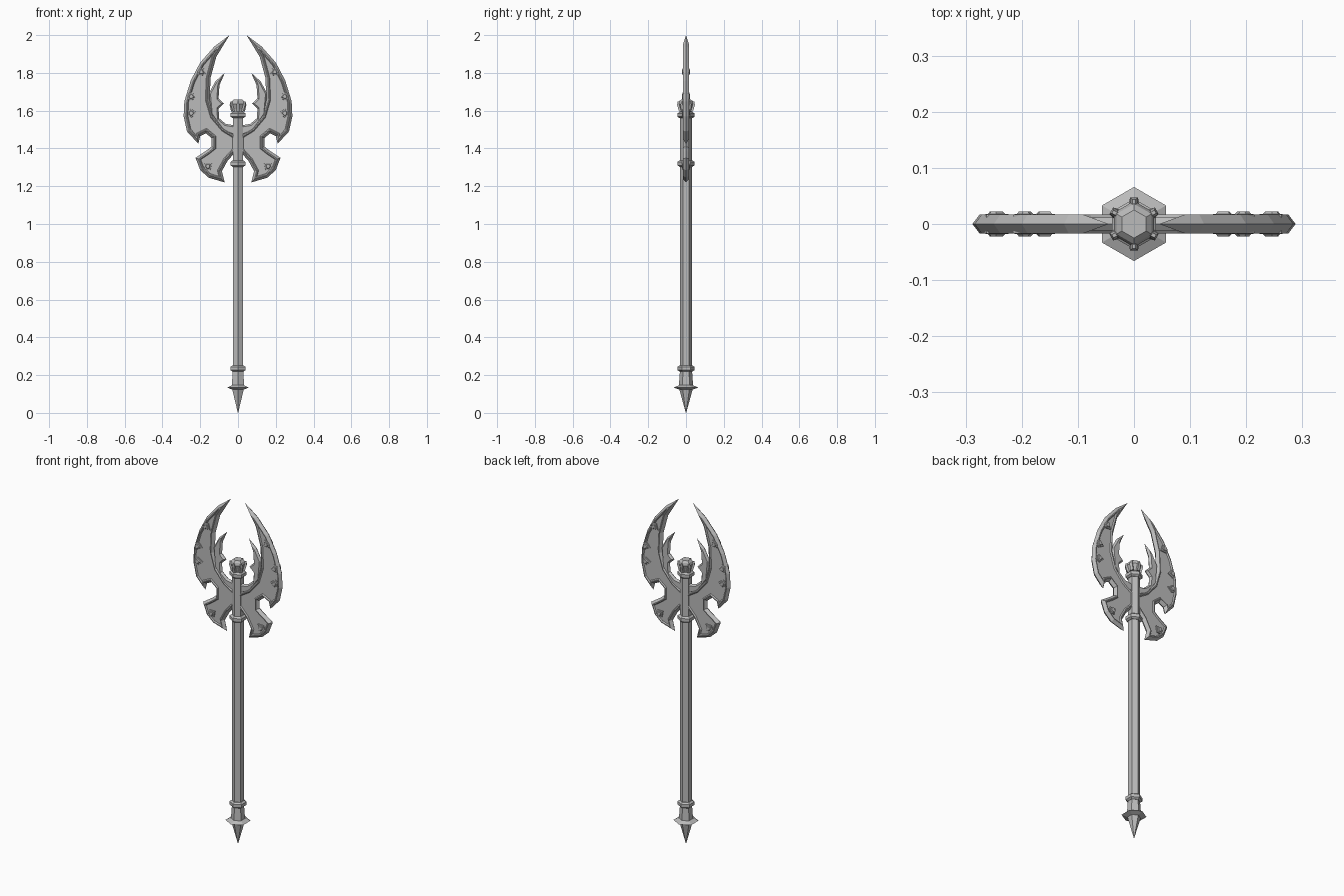
import bpy, bmesh, math

cube = bpy.data.objects.get("Cube")
if cube:
    bpy.data.objects.remove(cube)

steel = bpy.data.materials.new("grey_steel")
GREY = (0.5, 0.5, 0.5, 1)
steel.use_nodes = True
steel.diffuse_color = GREY
steel.node_tree.nodes["Principled BSDF"].inputs["Base Color"].default_value = GREY


def finish(name, bm):
    bmesh.ops.remove_doubles(bm, verts=bm.verts, dist=0.0001)
    bmesh.ops.recalc_face_normals(bm, faces=bm.faces)
    mesh = bpy.data.meshes.new(name)
    bm.to_mesh(mesh)
    bm.free()
    mesh.materials.append(steel)
    obj = bpy.data.objects.new(name, mesh)
    bpy.context.collection.objects.link(obj)
    return obj


def hex_turned(name, profile):
    """Six-sided turned part from (radius, height) pairs, corners facing front and back."""
    bm = bmesh.new()
    rings = []
    for r, z in profile:
        angles = [math.pi / 2 + i * math.pi / 3 for i in range(6)]
        rings.append([bm.verts.new((r * math.cos(a), r * math.sin(a), z)) for a in angles])
    for low, high in zip(rings, rings[1:]):
        for i in range(6):
            j = (i + 1) % 6
            bm.faces.new((low[i], low[j], high[j], high[i]))
    bm.faces.new(rings[0])
    bm.faces.new(rings[-1])
    return finish(name, bm)


def plate(name, outline, sx, steps):
    """Two-sided plate; every step insets the face by a width and sets its half thickness."""
    bm = bmesh.new()
    for side in (1, -1):
        face = bm.faces.new([bm.verts.new((sx * x, 0, z)) for x, z in outline])
        face.normal_update()
        for width, y in steps:
            bmesh.ops.inset_region(bm, faces=[face], thickness=width, depth=0,
                                   use_boundary=True, use_even_offset=True)
            for v in face.verts:
                v.co.y = side * y
            face.normal_update()
    return finish(name, bm)


# Shaft, spike, collars and crown base
hex_turned("shaft", [(0.031, 0.2), (0.031, 1.6)])
hex_turned("bottom_spike", [(0.001, 0), (0.034, 0.12), (0.036, 0.13)])
hex_turned("spike_flange", [(0.034, 0.123), (0.066, 0.134), (0.036, 0.147)])
hex_turned("bottom_sleeve", [(0.038, 0.14), (0.032, 0.225)])
for name, z in (("bottom_collar", 0.235), ("middle_collar", 1.32), ("top_collar", 1.577)):
    hex_turned(name, [(0.034, z - 0.017), (0.045, z - 0.009),
                      (0.045, z + 0.009), (0.034, z + 0.017)])
hex_turned("crown_gem", [(0.026, 1.59), (0.03, 1.61), (0.041, 1.635),
                         (0.036, 1.65), (0.025, 1.66)])

# Crown prongs at the six corners
bm = bmesh.new()
for i in range(6):
    a = math.pi / 2 + i * math.pi / 3
    ends = []
    for r, z, w in ((0.031, 1.595, 0.009), (0.041, 1.63, 0.007), (0.038, 1.648, 0.003)):
        ring = []
        for dr, dw in ((-0.006, -w), (0.006, -w), (0.006, w), (-0.006, w)):
            rr = r + dr
            ring.append(bm.verts.new((rr * math.cos(a) - dw * math.sin(a),
                                      rr * math.sin(a) + dw * math.cos(a), z)))
        ends.append(ring)
    for low, high in zip(ends, ends[1:]):
        for k in range(4):
            m = (k + 1) % 4
            bm.faces.new((low[k], low[m], high[m], high[k]))
    bm.faces.new(ends[0])
    bm.faces.new(ends[-1])
finish("crown_prongs", bm)

# Blade outlines as (x, z) for the left half
blade = [(0.045, 2), (0.125, 1.94), (0.2, 1.855), (0.25, 1.76), (0.284, 1.65),
         (0.288, 1.57), (0.27, 1.49), (0.21, 1.425), (0.2, 1.465), (0.17, 1.48),
         (0.14, 1.455), (0.14, 1.41), (0.165, 1.39), (0.225, 1.35), (0.2, 1.285),
         (0.155, 1.245), (0.07, 1.22), (0.085, 1.28), (0.055, 1.335), (0.005, 1.39),
         (0.005, 1.47), (0.07, 1.51), (0.125, 1.575), (0.15, 1.66), (0.145, 1.775),
         (0.115, 1.885)]
horn = [(0.07, 1.8), (0.12, 1.755), (0.155, 1.69), (0.145, 1.58), (0.08, 1.49),
        (0.005, 1.46), (0.005, 1.52), (0.065, 1.53), (0.1, 1.56), (0.103, 1.61),
        (0.075, 1.637), (0.103, 1.665), (0.098, 1.735)]
# Rivet plates: position on the blade and turn
rivets = [(0.195, 1.805, 35), (0.248, 1.675, 10), (0.248, 1.587, -5), (0.16, 1.305, -40)]

for side_name, sx in (("left", 1), ("right", -1)):
    plate(side_name + "_blade", blade, sx, [(0.013, 0.017), (0.005, 0.017), (0.005, 0.011)])
    plate(side_name + "_horn", horn, sx, [(0.009, 0.012)])
    for n, (x, z, turn) in enumerate(rivets):
        t = math.radians(turn)
        # Kite shape pointing inward, joined to the rim
        kite = [(-0.03, 0), (0, 0.024), (0.018, 0.012), (0.018, -0.012), (0, -0.024)]
        shape = [(x + u * math.cos(t) - v * math.sin(t),
                  z + u * math.sin(t) + v * math.cos(t)) for u, v in kite]
        plate(f"{side_name}_rivet_{n + 1}", shape, sx,
              [(0.001, 0.017), (0.006, 0.018), (0.003, 0.022)])
